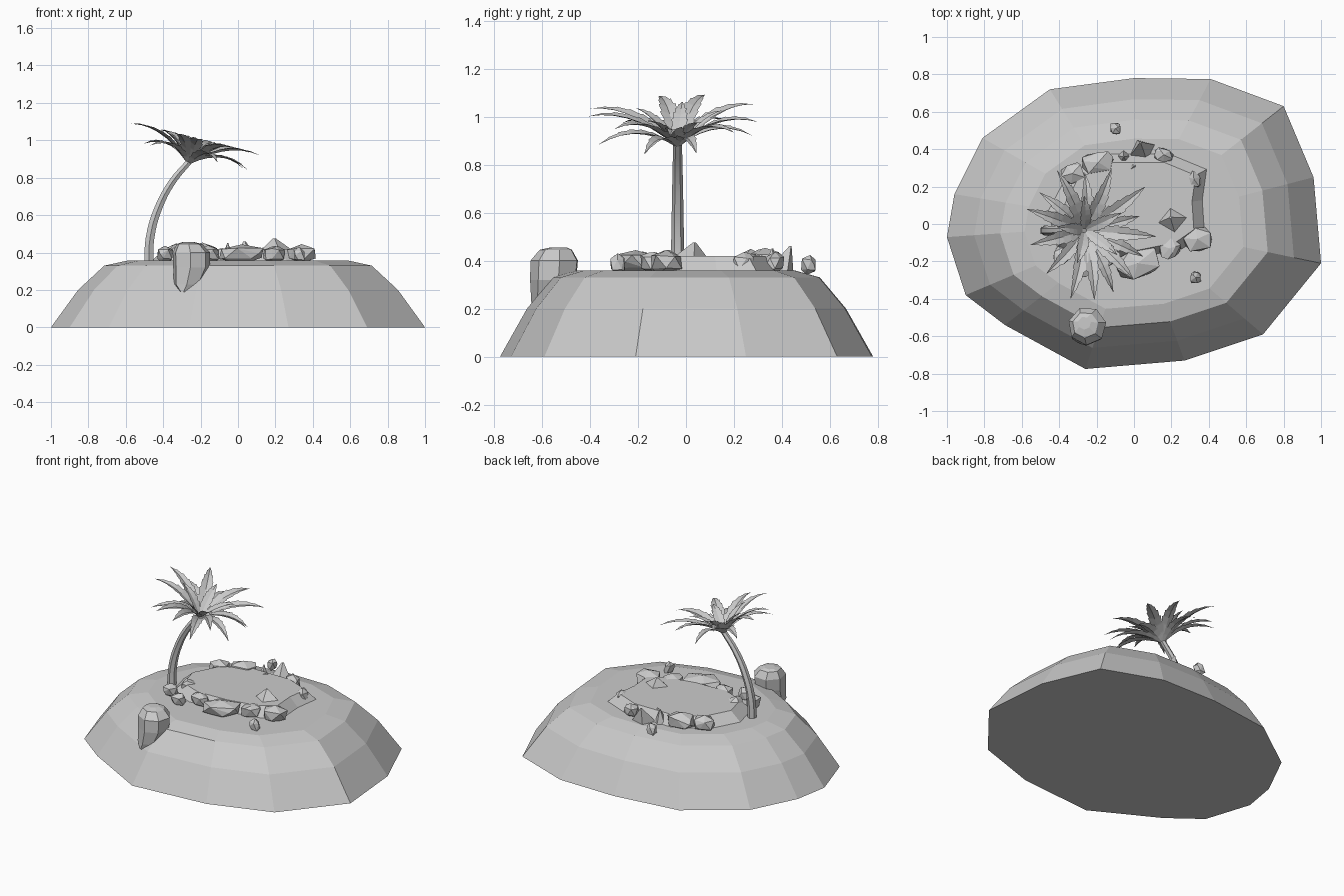
import bpy, bmesh, math, random
from mathutils import Vector, Matrix

old = bpy.data.objects.get("Cube")
if old:
    bpy.data.objects.remove(old, do_unlink=True)

rng = random.Random(4)
stone = bpy.data.materials.new("plain_grey")
stone.use_nodes = True
GREY = (0.6, 0.6, 0.6, 1)
stone.diffuse_color = GREY
stone.node_tree.nodes["Principled BSDF"].inputs["Base Color"].default_value = GREY


def finish(name, bm, normals=True):
    if normals:
        bmesh.ops.recalc_face_normals(bm, faces=bm.faces)
    mesh = bpy.data.meshes.new(name)
    bm.to_mesh(mesh)
    bm.free()
    mesh.materials.append(stone)
    ob = bpy.data.objects.new(name, mesh)
    bpy.context.collection.objects.link(ob)
    return ob


def loft(name, rings):
    """Skin a stack of equal rings and cap both ends."""
    bm = bmesh.new()
    loops = [[bm.verts.new(p) for p in ring] for ring in rings]
    n = len(loops[0])
    for a, b in zip(loops, loops[1:]):
        for i in range(n):
            j = (i + 1) % n
            bm.faces.new((a[i], a[j], b[j], b[i]))
    bm.faces.new(loops[0])
    bm.faces.new(loops[-1])
    return finish(name, bm)


def scaled(outline, s, z, cx=0, cy=0):
    return [(cx + (x - cx) * s, cy + (y - cy) * s, z) for x, y in outline]


# Island mound
shore = [(-1, -.07), (-.96, .16), (-.81, .46), (-.45, .72), (0, .78), (.41, .775),
         (.8, .63), (.96, .25), (1, -.21), (.69, -.59), (.27, -.73), (-.26, -.775),
         (-.69, -.54), (-.9, -.38)]
loft("island", [scaled(shore, s, z) for s, z in
                ((1, 0), (.855, .2), (.715, .33), (.585, .358))])

# Raised pool in the middle
pool = [(.33, .26), (.31, .12), (.32, -.03), (.22, -.1), (.02, -.14), (-.2, -.15),
        (-.35, -.09), (-.39, .07), (-.3, .24), (-.12, .33), (.16, .33)]
loft("pool", [scaled(pool, 1.2, .35, 0, .08), scaled(pool, 1, .42, 0, .08)])


def rock(name, x, y, rx, ry, z0, z1, turn=0, boxy=.55):
    """Chunky faceted stone: jittered ball pushed towards a box, then hulled."""
    bm = bmesh.new()
    bmesh.ops.create_icosphere(bm, subdivisions=1, radius=1)
    bmesh.ops.subdivide_edges(bm, edges=rng.sample(list(bm.edges), 5), cuts=1)
    spin = Matrix.Rotation(rng.uniform(0, 6), 3, 'Z')
    for v in bm.verts:
        p = spin @ v.co.normalized()
        p = p.lerp(p / max(abs(c) for c in p), boxy) * rng.uniform(.85, 1.03)
        v.co = [max(-1, min(1, c)) for c in p]
    hull = bmesh.ops.convex_hull(bm, input=bm.verts)
    bmesh.ops.delete(bm, geom=list({g for g in hull["geom_interior"] + hull["geom_unused"]
                                    if isinstance(g, bmesh.types.BMVert)}), context='VERTS')
    bmesh.ops.dissolve_limit(bm, angle_limit=.2, verts=bm.verts, edges=bm.edges)
    place = (Matrix.Translation((x, y, (z0 + z1) / 2))
             @ Matrix.Rotation(math.radians(turn), 4, 'Z')
             @ Matrix.Diagonal((rx, ry, (z1 - z0) / 2, 1)))
    bm.transform(place)
    return finish(name, bm)


# Stones around the pool: x, y, radii, top height, turn
for i, (x, y, rx, ry, top, turn) in enumerate((
        (.34, -.08, .088, .066, .445, 10), (.19, -.13, .065, .055, .44, 30),
        (.02, -.21, .135, .08, .45, 18), (.32, .24, .042, .05, .44, 20),
        (.16, .37, .058, .04, .44, -20), (0, .31, .035, .032, .43, 0),
        (-.33, .27, .066, .058, .45, 15), (-.19, .33, .095, .06, .455, 8),
        (-.28, -.245, .05, .045, .43, 0), (-.33, -.07, .05, .045, .445, 40),
        (-.16, -.18, .06, .05, .44, 0), (-.39, -.17, .05, .045, .44, 70))):
    rock(f"pool_stone_{i + 1}", x, y, rx, ry, .34, top, turn)

# Two little upright stones away from the pool
rock("back_pebble", -.1, .51, .031, .031, .34, .425, 0, .7)
rock("front_pebble", .33, -.285, .031, .031, .34, .43, 0, .7)


def spike(name, x, y, sides, rx, ry, z0, top, lean, turn):
    """Pointed stone with an off-centre peak."""
    bm = bmesh.new()
    bmesh.ops.create_cone(bm, cap_ends=True, segments=sides, radius1=1, radius2=.08, depth=1)
    bm.transform(Matrix.Translation((x, y, (z0 + top) / 2))
                 @ Matrix.Rotation(math.radians(turn), 4, 'Z')
                 @ Matrix.Diagonal((rx, ry, top - z0, 1)))
    for v in bm.verts:
        if v.co.z > (z0 + top) / 2:
            v.co.xy += Vector(lean)
    return finish(name, bm)


spike("pool_peak", .21, .015, 4, .1, .085, .4, .475, (-.015, .02), 10)
spike("small_peak", -.055, .35, 5, .04, .045, .35, .45, (0, .01), 0)
spike("wedge_stone", .045, .385, 4, .085, .07, .34, .46, (-.01, .05), 25)

# Large boulder resting on the front slope: z, centre x, centre y, radius
boulder = []
for z, cx, cy, r in ((.19, -.29, -.62, .02), (.23, -.27, -.57, .075), (.32, -.25, -.55, .1),
                     (.4, -.25, -.545, .103), (.445, -.26, -.54, .07), (.455, -.265, -.53, .035)):
    boulder.append([(cx + r * math.cos(a), cy + r * math.sin(a), z)
                    for a in (math.tau * (k + .2) / 7 for k in range(7))])
loft("boulder", boulder)

# Curved palm trunk
curve = bpy.data.curves.new("palm_trunk", 'CURVE')
curve.dimensions = '3D'
curve.bevel_depth = .028
curve.bevel_resolution = 1
curve.use_fill_caps = True
curve.resolution_u = 4
path = ((-.477, .33, 1), (-.47, .48, .95), (-.425, .64, .85), (-.35, .78, .75), (-.262, .885, .65))
line = curve.splines.new('BEZIER')
line.bezier_points.add(len(path) - 1)
for p, (x, z, r) in zip(line.bezier_points, path):
    p.co, p.radius = (x, -.035, z), r
    p.handle_left_type = p.handle_right_type = 'AUTO'
shape = bpy.data.objects.new("trunk_path", curve)
bpy.context.collection.objects.link(shape)
bpy.context.view_layer.update()
mesh = bpy.data.meshes.new_from_object(shape.evaluated_get(bpy.context.evaluated_depsgraph_get()))
bpy.data.objects.remove(shape, do_unlink=True)
mesh.materials.clear()
mesh.materials.append(stone)
trunk = bpy.data.objects.new("palm_trunk", mesh)
bpy.context.collection.objects.link(trunk)
bpy.context.view_layer.objects.active = trunk
trunk.select_set(True)
bpy.ops.object.shade_smooth_by_angle()

# Crown of fronds, tilted forward off the trunk
tilt = Matrix.Translation((-.265, -.035, .87)) @ Matrix.Rotation(math.radians(14), 4, 'Y')


def frond(name, angle, length, rise, tip, half):
    """Folded leaf blade with a toothed edge, arching from base to tip."""
    bm = bmesh.new()
    rows, teeth = [], 7
    stations = [(k / teeth + d, w) for k in range(teeth) for d, w in ((0, 1), (.02, .8))]
    for t, tooth in stations + [(1, 0)]:
        w = half * tooth * (.25 + .75 * math.sin(math.pi * min(1, t * 1.1) ** .8)) if t < 1 else .001
        h = 2 * t * (1 - t) * rise + t * t * tip
        rows.append([bm.verts.new((length * t, s * w, h + abs(s) * w * .35)) for s in (-1, 0, 1)])
    for a, b in zip(rows, rows[1:]):
        for i in (0, 1):
            bm.faces.new((a[i], b[i], b[i + 1], a[i + 1]))
    bm.transform(tilt @ Matrix.Rotation(math.radians(angle), 4, 'Z'))
    return finish(name, bm, False)


upper = ((162, .37), (120, .37), (71, .35), (38, .38), (-5, .36), (-48, .35), (-87, .37),
         (-107, .38), (-167, .34))
lower = ((142, .33), (92, .31), (15, .3), (-24, .34), (-66, .36), (-134, .32))
for i, (a, r) in enumerate(upper):
    frond(f"upper_frond_{i + 1}", a, r, .17, .14, .042)
for i, (a, r) in enumerate(lower):
    frond(f"lower_frond_{i + 1}", a, r, .13, .05, .04)
for i in range(5):
    frond(f"inner_frond_{i + 1}", i * 72 + 30, .19, .13, .15, .035)
